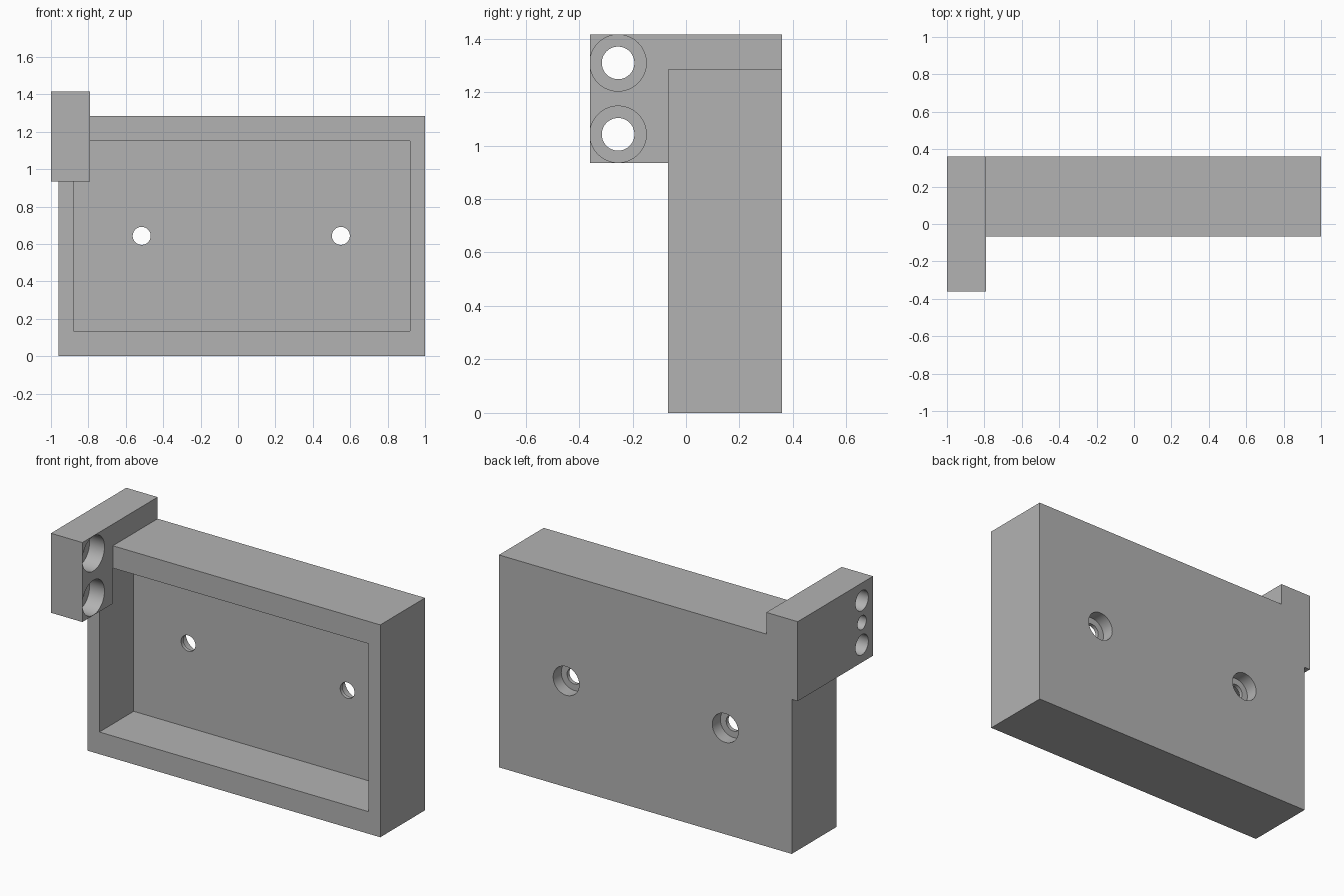
import bpy
import math

default = bpy.data.objects.get("Cube")
if default:
    bpy.data.objects.remove(default, do_unlink=True)

grey = bpy.data.materials.new("plain grey")
grey.use_nodes = True
grey.diffuse_color = (0.45, 0.45, 0.45, 1)
grey.node_tree.nodes["Principled BSDF"].inputs["Base Color"].default_value = grey.diffuse_color


def box(name, low, high):
    centre = [(a + b) / 2 for a, b in zip(low, high)]
    bpy.ops.mesh.primitive_cube_add(size=1, location=centre)
    ob = bpy.context.object
    ob.name = name
    ob.scale = [b - a for a, b in zip(low, high)]
    bpy.ops.object.transform_apply(location=True, rotation=True, scale=True)
    ob.data.materials.append(grey)
    return ob


def bore(name, axis, start, end, u, v, radius):
    """Cylinder along x (u, v = y, z) or along y (u, v = x, z)."""
    mid = (start + end) / 2
    along_x = axis == "x"
    bpy.ops.mesh.primitive_cylinder_add(
        vertices=64, radius=radius, depth=end - start,
        location=(mid, u, v) if along_x else (u, mid, v),
        rotation=(0, math.pi / 2, 0) if along_x else (math.pi / 2, 0, 0))
    ob = bpy.context.object
    ob.name = name
    bpy.ops.object.transform_apply(location=True, rotation=True, scale=True)
    ob.data.materials.append(grey)
    return ob


def combine(target, other, operation):
    mod = target.modifiers.new(other.name, "BOOLEAN")
    mod.operation = operation
    mod.solver = "EXACT"
    mod.object = other
    bpy.context.view_layer.objects.active = target
    bpy.ops.object.modifier_apply(modifier=mod.name)
    bpy.data.objects.remove(other, do_unlink=True)


FRONT, BACK, FLOOR = -0.068, 0.36, 0.26
ARM_OUT, ARM_IN = -1.0, -0.79

# Tray block with the side arm joined to its upper corner
housing = box("housing", (-0.96, FRONT, 0), (1, BACK, 1.285))
arm = box("arm", (ARM_OUT, -0.36, 0.935), (ARM_IN, BACK, 1.416))
combine(housing, arm, "UNION")

# Front recess, which also trims the arm inside it
recess = box("recess", (-0.88, FRONT, 0.134), (0.92, FLOOR, 1.15))
combine(housing, recess, "DIFFERENCE")

# Mounting holes, counterbored from the back
for x in (-0.515, 0.55):
    combine(housing, bore("mount_hole", "y", 0.2, 0.5, x, 0.643, 0.048), "DIFFERENCE")
    combine(housing, bore("mount_counterbore", "y", 0.283, 0.5, x, 0.643, 0.087), "DIFFERENCE")

# Arm holes, counterbored from the inner side
for z in (1.309, 1.042):
    combine(housing, bore("arm_hole", "x", -1.1, -0.7, -0.254, z, 0.061), "DIFFERENCE")
    combine(housing, bore("arm_counterbore", "x", -0.89, -0.7, -0.254, z, 0.1055), "DIFFERENCE")

# Small blind hole between them on the outer side
combine(housing, bore("blind_hole", "x", -1.1, -0.91, -0.254, 1.176, 0.042), "DIFFERENCE")

bpy.ops.object.select_all(action="DESELECT")
housing.select_set(True)
bpy.context.view_layer.objects.active = housing
bpy.ops.object.shade_smooth_by_angle(angle=math.radians(30))
